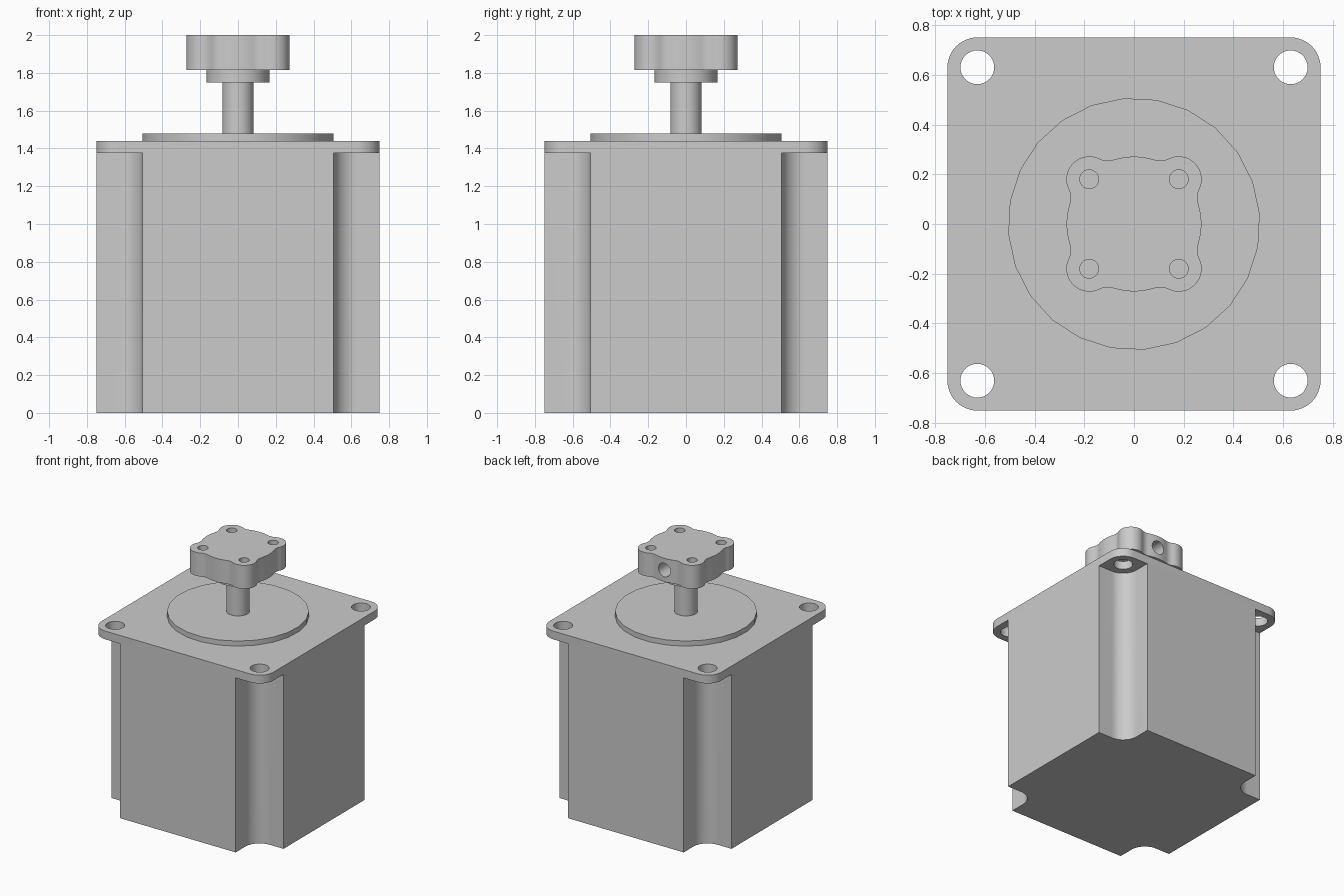
import bpy, bmesh
from math import cos, sin, acos, atan2, pi, tau

if "Cube" in bpy.data.objects:
    bpy.data.objects.remove(bpy.data.objects["Cube"], do_unlink=True)

metal = bpy.data.materials.new("light_grey_metal")
metal.use_nodes = True
grey = (0.6, 0.6, 0.6, 1)
metal.diffuse_color = grey
metal.node_tree.nodes["Principled BSDF"].inputs["Base Color"].default_value = grey


def arc(cx, cy, r, a0, a1, n):
    """Points along an arc, without the end point."""
    return [(cx + r * cos(a0 + (a1 - a0) * i / n),
             cy + r * sin(a0 + (a1 - a0) * i / n)) for i in range(n)]


def circle(r, n, cx=0, cy=0, turn=0):
    return arc(cx, cy, r, turn, turn + tau, n)


def spin(points, quarter):
    """Turn points about the z axis by quarter turns."""
    for _ in range(quarter):
        points = [(-y, x) for x, y in points]
    return points


def prism(name, loops, z0, z1):
    """Extrude an outline with optional hole loops."""
    bm = bmesh.new()
    edges = []
    for loop in loops:
        vs = [bm.verts.new((x, y, z0)) for x, y in loop]
        edges += [bm.edges.new((vs[i - 1], vs[i])) for i in range(len(vs))]
    bmesh.ops.triangle_fill(bm, use_beauty=True, edges=edges)
    top = bmesh.ops.extrude_face_region(bm, geom=bm.faces[:], use_keep_orig=True)
    for v in top["geom"]:
        if isinstance(v, bmesh.types.BMVert):
            v.co.z = z1
    bmesh.ops.recalc_face_normals(bm, faces=bm.faces[:])
    mesh = bpy.data.meshes.new(name)
    bm.to_mesh(mesh)
    bm.free()
    mesh.materials.append(metal)
    ob = bpy.data.objects.new(name, mesh)
    bpy.context.collection.objects.link(ob)
    return ob


def cut(ob, cutters):
    """Subtract the cutters, bake the result and remove them."""
    for c in cutters:
        c.hide_render = True
        m = ob.modifiers.new("cut", "BOOLEAN")
        m.operation, m.solver, m.object = "DIFFERENCE", "EXACT", c
    bpy.context.view_layer.update()
    baked = bpy.data.meshes.new_from_object(
        ob.evaluated_get(bpy.context.evaluated_depsgraph_get()))
    ob.modifiers.clear()
    ob.data = baked
    for c in cutters:
        bpy.data.objects.remove(c, do_unlink=True)


# Motor body with its square mounting flange and four bolt holes
bolt, corner = 0.63, 0.12
outline, holes, notches = [], [], []
notch = [(0.9, 0.505), (0.9, 0.9), (0.505, 0.9)] \
    + arc(bolt, bolt, 0.125, pi, 1.5 * pi, 12) + [(bolt, 0.505)]
for k in range(4):
    outline += spin(arc(bolt, bolt, corner, 0, pi / 2, 12) + [(bolt, bolt + corner)], k)
    holes.append(spin(circle(0.068, 32, bolt, bolt), k))
    notches.append(prism("notch_cutter", [spin(notch, k)], -0.1, 1.375))
body = prism("motor_body", [outline] + holes, 0, 1.44)
cut(body, notches)

# Pilot disc and output shaft
disc = prism("pilot_disc", [circle(0.507, 24, turn=0.08)], 1.44, 1.48)
bore = circle(0.083, 32)
shaft = prism("output_shaft", [bore], 1.48, 2.0)

# Hub collar
collar = prism("hub_collar", [circle(0.167, 40), bore], 1.75, 1.815)

# Hub: round core blended into four screw lobes
core, lobe, off, blend = 0.271, 0.092, 0.18, 0.08
a, b, d = core + blend, lobe + blend, off * 2 ** 0.5
theta = pi / 4 - acos((a * a + d * d - b * b) / (2 * a * d))
fx, fy = a * cos(theta), a * sin(theta)
beta = atan2(off - fy, off - fx)
side = (arc(0, 0, core, -theta, theta, 8)
        + arc(fx, fy, blend, theta + pi, beta, 6)
        + arc(off, off, lobe, beta - pi, 1.5 * pi - beta, 18)
        + arc(fy, fx, blend, pi / 2 - beta, -pi / 2 - theta, 6))
hub_outline, screw_holes = [], []
for k in range(4):
    hub_outline += spin(side, k)
    screw_holes.append(spin(circle(0.038, 24, off, off), k))
hub = prism("mounting_hub", [hub_outline, bore] + screw_holes, 1.815, 2.0)

# Set screw hole in the back of the hub
drill = prism("set_screw_cutter", [circle(0.053, 28)], 0.04, 0.4)
drill.rotation_euler.x = -pi / 2
drill.location.z = 1.9075
cut(hub, [drill])

# Smooth the curved walls, keep the rims sharp
bpy.ops.object.select_all(action="DESELECT")
for ob in (body, disc, shaft, collar, hub):
    ob.select_set(True)
bpy.context.view_layer.objects.active = body
bpy.ops.object.shade_smooth_by_angle(angle=0.6)
